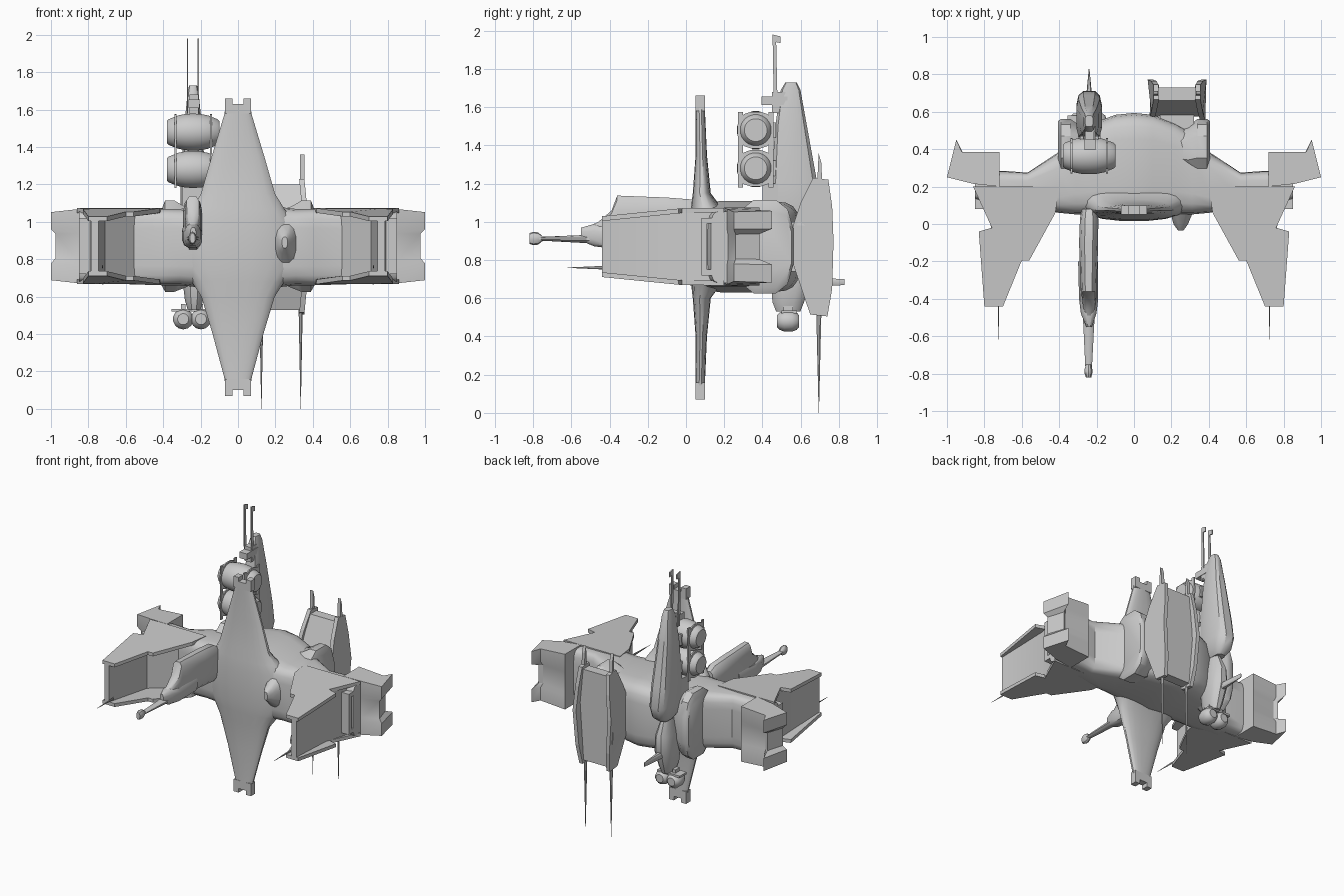
import bpy, bmesh
from math import cos, sin, pi

AX = {'x': (0, 1, 2), 'y': (1, 0, 2), 'z': (2, 0, 1)}


def place(axis, t, a, b):
    v = [0, 0, 0]
    for i, c in zip(AX[axis], (t, a, b)):
        v[i] = c
    return v


def skin(name, rings, smooth=35):
    """Join equal-length point rings into one closed skin."""
    bm = bmesh.new()
    vr = [[bm.verts.new(p) for p in r] for r in rings]
    n = len(vr[0])
    for r, q in zip(vr, vr[1:]):
        for i in range(n):
            bm.faces.new((r[i], r[(i + 1) % n], q[(i + 1) % n], q[i]))
    bm.faces.new(vr[0])
    bm.faces.new(vr[-1])
    bmesh.ops.recalc_face_normals(bm, faces=bm.faces)
    me = bpy.data.meshes.new(name)
    bm.to_mesh(me)
    bm.free()
    ob = bpy.data.objects.new(name, me)
    bpy.context.collection.objects.link(ob)
    bpy.context.view_layer.objects.active = ob
    ob.select_set(True)
    if smooth:
        bpy.ops.object.shade_smooth_by_angle(angle=smooth * pi / 180)
    ob.select_set(False)
    return ob


def loft(name, axis, rings, n=16, e=1.0):
    """Superellipse rings (t, a0, a1, b0, b1); small e = boxier."""
    out = []
    for t, a0, a1, b0, b1 in rings:
        ring = []
        for i in range(n):
            w = 2 * pi * (i + .5) / n
            c, s = [(abs(v) ** e) * (1 if v > 0 else -1) for v in (cos(w), sin(w))]
            ring.append(place(axis, t, (a0 + a1) / 2 + c * (a1 - a0) / 2,
                              (b0 + b1) / 2 + s * (b1 - b0) / 2))
        out.append(ring)
    return skin(name, out)


def prism(name, axis, outline, lo, hi):
    return skin(name, [[place(axis, t, a, b) for a, b in outline] for t in (lo, hi)], 0)


def box(name, x0, x1, y0, y1, z0, z1):
    return prism(name, 'z', [(x0, y0), (x1, y0), (x1, y1), (x0, y1)], z0, z1)


# central hull and wings, one loft across the width
half = [(.10, .05, .585, .64, 1.10), (.22, .05, .54, .65, 1.08), (.31, .05, .49, .66, 1.07),
        (.41, .06, .38, .66, 1.07), (.57, .10, .275, .665, 1.065), (.70, .08, .285, .67, 1.065),
        (.85, .13, .285, .68, 1.055)]
loft('hull', 'x', [(-h[0],) + h[1:] for h in reversed(half)] + [(0, .04, .595, .63, 1.11)] + half, 20, .38)

# tall diamond shield on the front
loft('front_shield', 'z', [(.14, -.07, .07, .05, .10), (.17, -.075, .075, .05, .10),
     (.4, -.137, .137, .05, .11), (.6, -.198, .198, .035, .13), (.68, -.25, .25, .025, .19),
     (.75, -.31, .31, .02, .25), (.87, -.32, .32, .015, .3), (1.0, -.31, .31, .02, .25),
     (1.07, -.25, .25, .025, .19), (1.15, -.2, .2, .035, .13),
     (1.35, -.142, .142, .05, .11), (1.57, -.075, .075, .05, .10), (1.6, -.07, .07, .05, .10)], 20, .8)
for z0, z1, d in ((.1, .16, -.03), (1.58, 1.63, .03)):
    box('shield_tip', -.07, .07, .05, .10, z0, z1)
    for s in (-1, 1):
        x0, x1 = sorted((s * .03, s * .07))
        box('shield_tine', x0, x1, .05, .10, z0 + d, z1 + d)

for s in (-1, 1):
    # forward channel: upper and lower flanges with an outer wall
    plan = [(.86, .2), (.76, -.02), (.83, -.04), (.80, -.44), (.70, -.44), (.60, -.195), (.56, -.195),
            (.42, .06), (.4, .2)]
    for k in (-1, 1):
        rows = [[(s * x, y, .87 + k * (h + .045 * max(-.45, min(0, y)) / .45)) for x, y in plan]
                for h in (.178, .203)]
        skin('channel_flange', rows, 0)
    skin('channel_wall', [[(s * .745, -.44, .72), (s * .785, -.44, .72), (s * .785, -.44, 1.02), (s * .745, -.44, 1.02)],
                          [(s * .71, -.05, .68), (s * .755, -.05, .68), (s * .755, -.05, 1.06), (s * .71, -.05, 1.06)],
                          [(s * .50, .15, .67), (s * .81, .15, .67), (s * .81, .15, 1.06), (s * .50, .15, 1.06)]], 30)
    loft('channel_needle', 'y', [(-.62, s * .724 - .001, s * .724 + .001, .759, .761),
                                (-.42, s * .724 - .004, s * .724 + .004, .75, .77)], 6)
    # raised frame on the wing side
    for y0, y1, z0, z1 in ((.08, .11, .72, 1.02), (.2, .23, .72, 1.02), (.08, .23, .72, .75), (.08, .23, .99, 1.02)):
        box('side_frame', *sorted((s * .76, s * .85)), y0, y1, z0, z1)
    # wing tip: one swept block, tapering outward, with its outer edge notched at mid height
    outer = [(.72, .2), (.86, .215), (1.0, .25), (.95, .45), (.92, .385), (.72, .385)]
    inner = [(.72, .2), (.86, .22), (.975, .26), (.935, .385), (.91, .37), (.72, .385)]
    levels = ((.67, outer), (.77, outer), (.80, inner), (.94, inner), (.97, outer), (1.07, outer))
    skin('wing_tip', [[(s * x, y, .87 + (z - .87) * (1.02 - max(0, x - .8) * .55)) for x, y in pl]
                      for z, pl in levels], 30)
    # rear engine shoulders
    loft('engine_shoulder', 'x', [(s * .16, .3, .50, .7, 1.04), (s * .29, .26, .53, .64, 1.09),
         (s * .34, .26, .565, .62, 1.12), (s * .39, .26, .565, .62, 1.12), (s * .405, .28, .555, .65, 1.08)], 12, .7)
# small lug to the right of the shield
loft('small_fairing', 'y', [(-.035, .235, .265, .86, .92), (.0, .21, .29, .83, .95), (.07, .19, .32, .76, 1.0)], 12, .8)

# forward gun on the left
loft('gun_body', 'y', [(.08, -.28, -.20, .90, 1.09), (.03, -.29, -.19, .85, 1.12), (-.1, -.295, -.19, .86, 1.13),
     (-.36, -.285, -.2, .88, 1.14), (-.39, -.28, -.2, .89, 1.06), (-.46, -.27, -.21, .9, 1.0),
     (-.55, -.25, -.235, .91, .96)], 12, .65)
loft('gun_mantle', 'y', [(-.2, -.3, -.19, .86, 1.0), (-.4, -.295, -.19, .86, .98), (-.48, -.285, -.2, .87, .99),
     (-.55, -.255, -.225, .9, .97)], 12, .7)
loft('gun_barrel', 'y', [(-.3, -.285, -.195, .88, .94), (-.55, -.272, -.212, .89, .93), (-.79, -.26, -.225, .903, .92)], 10)
loft('gun_muzzle', 'y', [(-.75, -.257, -.229, .9, .925), (-.775, -.265, -.222, .88, .945),
     (-.80, -.265, -.222, .878, .948), (-.82, -.258, -.228, .885, .94)], 10)

# tall rear-left fin
loft('tall_fin', 'z', [(.93, -.275, -.205, .52, .64), (.97, -.3, -.18, .47, .69), (1.05, -.31, -.17, .44, .715),
     (1.2, -.31, -.17, .445, .69), (1.5, -.29, -.19, .465, .635), (1.69, -.27, -.21, .495, .6),
     (1.73, -.262, -.218, .52, .58)], 12, .62)
box('antenna_base', -.265, -.205, .395, .53, 1.61, 1.655)
box('antenna_block', -.26, -.21, .45, .53, 1.57, 1.68)
for x in (-.27, -.212):
    prism('tall_antenna', 'x', [(.46, 1.58), (.48, 1.58), (.472, 1.94), (.495, 1.935), (.495, 1.97), (.453, 1.98)],
          x - .004, x + .004)

# twin drums in a light frame
for z in (1.28, 1.48):
    prof = [(-.38, .06), (-.37, .07), (-.32, .09), (-.28, .098), (-.24, .1), (-.2, .098), (-.16, .09), (-.11, .07), (-.1, .06)]
    loft('drum', 'x', [(x, .365 - r, .365 + r, z - r, z + r) for x, r in prof], 20)
    box('drum_bracket', -.29, -.19, .4, .47, z - .04, z + .04)
    for x in (-.335, -.145):
        loft('drum_band', 'x', [(x + d, .268, .462, z - .097, z + .097) for d in (-.005, .005)], 16, .8)
for x in (-.335, -.145):
    for y in (.285, .445):
        box('drum_rail', x - .005, x + .005, y - .012, y + .012, 1.18, 1.575)
box('drum_mount', -.3, -.18, .4, .5, 1.0, 1.2)

# lower pod with two capsules and a peg
loft('lower_pod', 'z', [(.53, -.27, -.2, .47, .6), (.58, -.285, -.185, .45, .62), (.7, -.3, -.17, .44, .66),
     (.82, -.29, -.18, .45, .66), (.95, -.26, -.21, .48, .6)], 12, .8)
for x in (-.293, -.198):
    prof = [(.475, .03), (.49, .045), (.515, .055), (.555, .055), (.58, .045), (.592, .03)]
    loft('lower_capsule', 'y', [(y, x - r, x + r, .48 - r, .48 + r) for y, r in prof], 14)
    box('capsule_strap', x - .012, x + .012, .51, .56, .5, .56)
box('capsule_bar', -.355, -.17, .50, .58, .52, .535)
loft('rear_peg', 'y', [(.6, -.265, -.215, .66, .71), (.75, -.25, -.23, .665, .705), (.83, -.242, -.238, .668, .7)], 8, .6)

# rear-right rack: hexagonal cheeks, panel between, spikes and stubs
side = [(.65, .515), (.74, .505), (.765, .65), (.772, .9), (.765, 1.08), (.745, 1.22), (.665, 1.23), (.60, 1.1),
        (.56, .98), (.56, .78)]


def flare(s, z):
    return .23 + s * (.16 - .035 * abs(z - .87) / .36)


for s in (-1, 1):
    skin('rack_cheek', [[(flare(s, z) - s * t, y, z) for y, z in side] for t in (0, .028)], 0)
    x = .23 + s * .105
    loft('rack_spike', 'z', [(.0, x - .001, x + .001, .694, .696), (.54, x - .012, x + .012, .68, .71)], 8)
    x = .23 + s * .113
    prism('rack_stub', 'x', [(.685, 1.16), (.715, 1.16), (.708, 1.31), (.694, 1.36)], x - .012, x + .012)
rows = [(.53, .115), (.76, .145), (.98, .145), (1.2, .115)]
skin('rack_panel', [[(.23 - w, y0, z), (.23 + w, y0, z), (.23 + w, .73, z), (.23 - w, .73, z)]
                    for (z, w), y0 in zip(rows, (.66, .575, .575, .66))], 0)
box('rack_mount', .14, .32, .45, .62, .74, 1.0)
